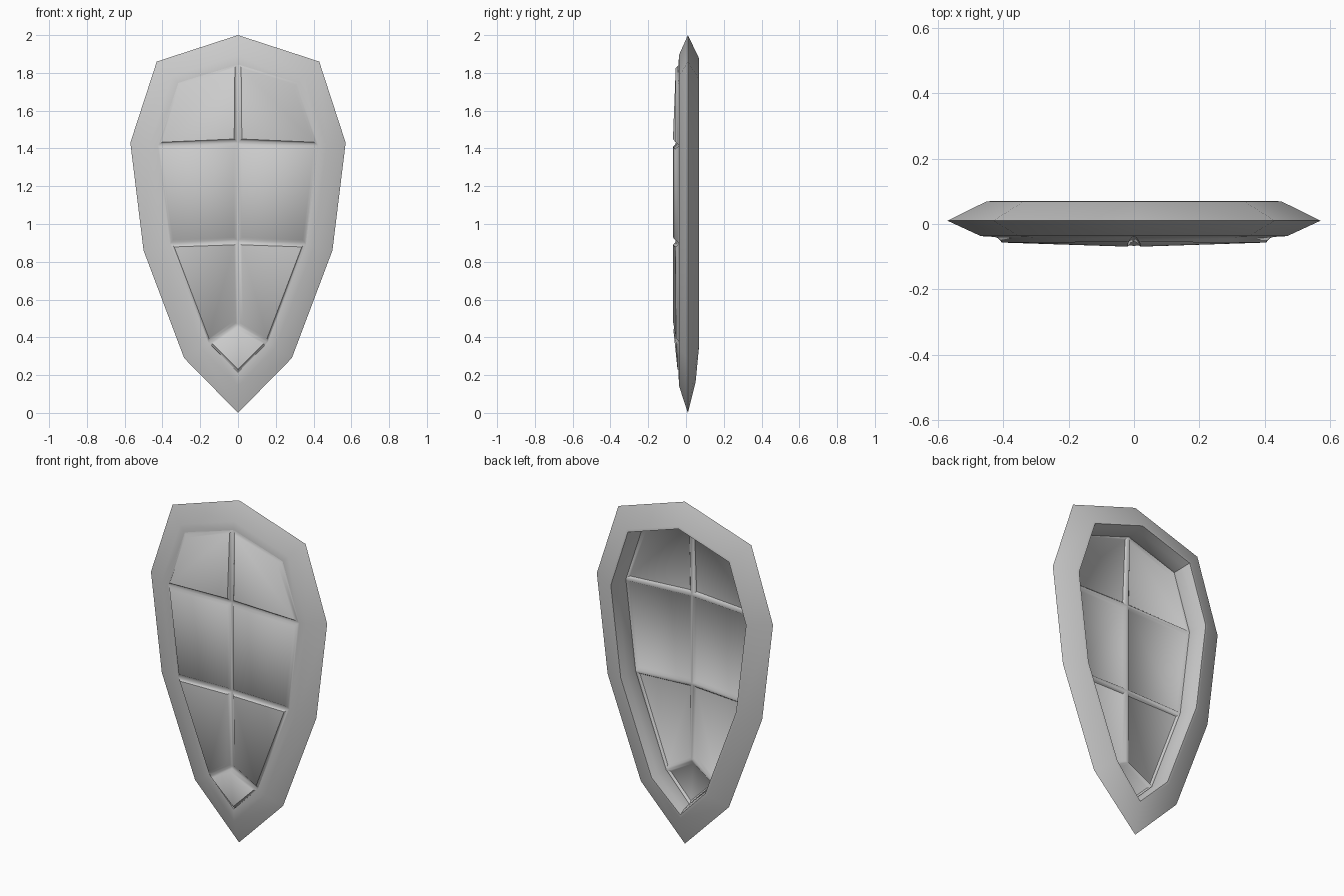
import bpy, bmesh, math
from mathutils import Vector

if "Cube" in bpy.data.objects:
    bpy.data.objects.remove(bpy.data.objects["Cube"])

# Right half of the shield outline (x, z), top to tip, mirrored to a full loop
half = [(0, 2.0), (0.43, 1.86), (0.57, 1.43), (0.50, 0.86), (0.285, 0.29), (0, 0.0)]
outline = [Vector(p) for p in half] + [Vector((-x, z)) for x, z in half[-2:0:-1]]


def inset_loop(pts, d):
    """Mitred inward offset of a clockwise polygon."""
    out, n = [], len(pts)
    for i, p in enumerate(pts):
        a = (p - pts[i - 1]).normalized()
        b = (pts[(i + 1) % n] - p).normalized()
        na, nb = Vector((a.y, -a.x)), Vector((b.y, -b.x))
        out.append(p + (na + nb) * d / (1 + na.dot(nb)))
    return out


def finish(name, bm, angle):
    mesh = bpy.data.meshes.new(name)
    bm.to_mesh(mesh)
    bm.free()
    ob = bpy.data.objects.new(name, mesh)
    bpy.context.collection.objects.link(ob)
    bpy.ops.object.select_all(action='DESELECT')
    ob.select_set(True)
    bpy.context.view_layer.objects.active = ob
    bpy.ops.object.shade_smooth_by_angle(angle=math.radians(angle))
    return ob


# Rim: wedge-shaped section (inset, y) swept round the outline
section = [(0.0, 0.01), (0.10, -0.037), (0.15, -0.04), (0.152, -0.025),
           (0.142, 0.03), (0.13, 0.07), (0.115, 0.068)]
bm = bmesh.new()
rings = []
for d, y in section:
    loop = inset_loop(outline, d)
    rings.append([bm.verts.new((p.x, y * (0.75 if i == 5 and y > 0.02 else 1), p.y))
                  for i, p in enumerate(loop)])
for k, ring in enumerate(rings):
    nxt = rings[(k + 1) % len(rings)]
    for i in range(len(ring)):
        j = (i + 1) % len(ring)
        bm.faces.new((ring[i], ring[j], nxt[j], nxt[i]))
bmesh.ops.recalc_face_normals(bm, faces=bm.faces[:])
finish("rim", bm, 40)

# Face sheet: raised panels separated by shallow grooves
bm = bmesh.new()
edge_y = [-0.038, -0.04, -0.04, -0.04, -0.036, -0.026]
edge = [bm.verts.new((p.x, edge_y[min(i, 10 - i)], p.y))
        for i, p in enumerate(inset_loop(outline, 0.143))]
c1, c2, c3 = [bm.verts.new((0, -0.054, z)) for z in (1.43, 0.91, 0.47)]
for s in (1, -1):
    t = [edge[(s * i) % 10] for i in range(6)]
    for quad in ((t[0], t[1], t[2], c1), (c1, t[2], t[3], c2), (c2, t[3], t[4], c3)):
        bm.faces.new(quad)
bm.faces.new((c3, edge[4], edge[5], edge[6]))
bm.normal_update()
for f in bm.faces:
    if f.normal.y > 0:
        f.normal_flip()
panels = bm.faces[:]
bmesh.ops.inset_individual(bm, faces=panels, thickness=0.012, depth=0.003)
bmesh.ops.inset_individual(bm, faces=panels, thickness=0.016, depth=0.013)
finish("panels", bm, 50)
